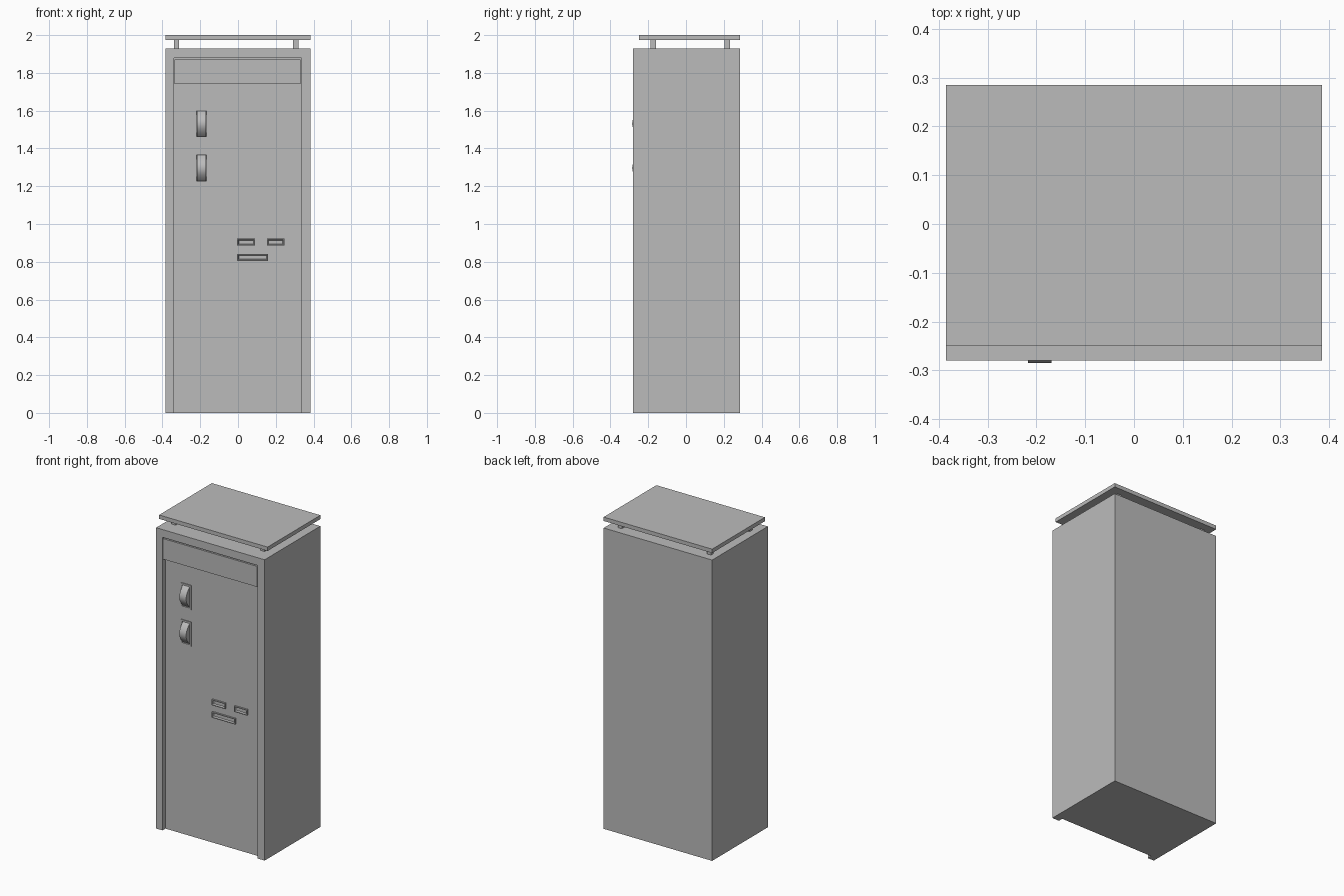
import bpy, bmesh, math

if "Cube" in bpy.data.objects:
    bpy.data.objects.remove(bpy.data.objects["Cube"], do_unlink=True)

grey = bpy.data.materials.new("painted_grey")
grey.use_nodes = True
grey.diffuse_color = (0.5, 0.5, 0.5, 1)
grey.node_tree.nodes["Principled BSDF"].inputs["Base Color"].default_value = (0.5, 0.5, 0.5, 1)

FRONT, DOOR, BACK = -0.28, -0.25, 0.285


def finish(name, bm):
    bmesh.ops.recalc_face_normals(bm, faces=bm.faces)
    mesh = bpy.data.meshes.new(name)
    bm.to_mesh(mesh)
    bm.free()
    mesh.materials.append(grey)
    obj = bpy.data.objects.new(name, mesh)
    bpy.context.collection.objects.link(obj)
    return obj


def box(name, x, y, z):
    bm = bmesh.new()
    bmesh.ops.create_cube(bm, size=1)
    for v in bm.verts:
        for i, (lo, hi) in enumerate((x, y, z)):
            v.co[i] = lo if v.co[i] < 0 else hi
    return finish(name, bm)


def cut(target, x, y, z):
    cutter = box("cutter", x, y, z)
    cutter.hide_render = True
    mod = target.modifiers.new("cut", "BOOLEAN")
    mod.operation = "DIFFERENCE"
    mod.solver = "EXACT"
    mod.object = cutter
    bpy.context.view_layer.objects.active = target
    bpy.ops.object.modifier_apply(modifier=mod.name)
    bpy.data.objects.remove(cutter, do_unlink=True)


def rim(name, x, z, width, height, slope=0.0):
    """Rectangular raised frame standing on the door, with an inward slope."""
    bm = bmesh.new()
    loops = []
    for inset, y in ((0, DOOR), (0, DOOR - height),
                     (width, DOOR - height), (width + slope, DOOR)):
        a, b = x[0] + inset, x[1] - inset
        c, d = z[0] + inset, z[1] - inset
        loops.append([bm.verts.new((px, y, pz))
                      for px, pz in ((a, c), (b, c), (b, d), (a, d))])
    for k in range(4):
        p, q = loops[k], loops[(k + 1) % 4]
        for i in range(4):
            j = (i + 1) % 4
            bm.faces.new((p[i], p[j], q[j], q[i]))
    return finish(name, bm)


def bow_handle(name, x, z, steps=16):
    """Grip bowing forward out of its pocket."""
    bm = bmesh.new()
    mid, half, base = (z[0] + z[1]) / 2, (z[1] - z[0]) / 2, DOOR + 0.005
    profile = []
    for i in range(steps + 1):
        t = -1 + 2 * i / steps
        profile.append((base - 0.04 * (1 - t * t), mid + half * t))
    face = bm.faces.new([bm.verts.new((x[0], y, pz)) for y, pz in profile])
    new = bmesh.ops.extrude_face_region(bm, geom=[face])["geom"]
    bmesh.ops.translate(bm, vec=(x[1] - x[0], 0, 0),
                        verts=[g for g in new if isinstance(g, bmesh.types.BMVert)])
    obj = finish(name, bm)
    bpy.ops.object.select_all(action="DESELECT")
    obj.select_set(True)
    bpy.context.view_layer.objects.active = obj
    bpy.ops.object.shade_smooth_by_angle(angle=math.radians(35))


# Cabinet with the door recess open at the floor
cabinet = box("cabinet", (-0.385, 0.385), (FRONT, BACK), (0, 1.93))
cut(cabinet, (-0.34, 0.335), (FRONT - 0.1, DOOR), (-0.1, 1.88))

# Header panel above the door
box("header_panel", (-0.336, 0.331), (FRONT + 0.002, DOOR), (1.74, 1.872))

# Two handles, each in a framed pocket
for label, top in (("upper", 1.61), ("lower", 1.375)):
    x, z = (-0.23, -0.156), (top - 0.158, top)
    inner_x, inner_z = (x[0] + 0.011, x[1] - 0.011), (z[0] + 0.011, z[1] - 0.011)
    cut(cabinet, inner_x, (DOOR - 0.01, DOOR + 0.015), inner_z)
    rim(label + "_handle_frame", x, z, 0.011, 0.005)
    bow_handle(label + "_handle", (inner_x[0] + 0.002, inner_x[1] - 0.002), inner_z)

# Label holders
for label, x, z in (("right", (-0.005, 0.09), (0.885, 0.922)),
                    ("left", (0.153, 0.245), (0.885, 0.922)),
                    ("lower", (-0.005, 0.16), (0.805, 0.842))):
    rim(label + "_label_holder", x, z, 0.005, 0.01, 0.004)

# Raised lid on four short posts
box("lid", (-0.385, 0.385), (DOOR, BACK), (1.975, 2.0))
for side, x in (("right", (-0.34, -0.312)), ("left", (0.292, 0.32))):
    for end, y in (("front", (-0.187, -0.158)), ("back", (0.205, 0.233))):
        box(f"{end}_{side}_post", x, y, (1.93, 1.975))
